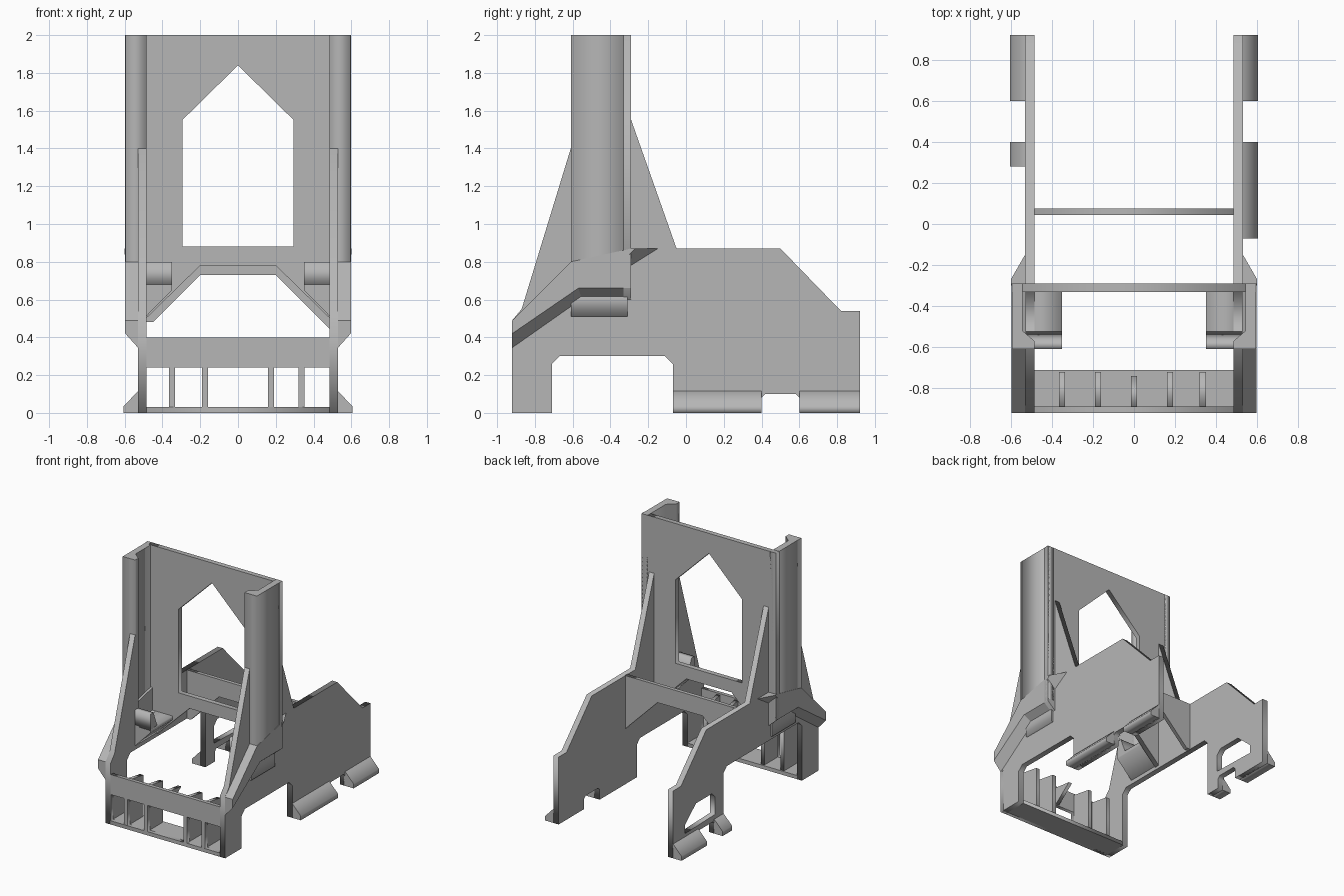
import bpy, bmesh
from mathutils import Matrix

cube = bpy.data.objects.get("Cube")
if cube:
    bpy.data.objects.remove(cube, do_unlink=True)

grey = bpy.data.materials.new("plain grey")
grey.use_nodes = True
COLOUR = (0.47, 0.47, 0.47, 1)
grey.diffuse_color = COLOUR
grey.node_tree.nodes["Principled BSDF"].inputs["Base Color"].default_value = COLOUR

# Columns: local u, v and extrusion direction for each profile plane
PLANES = {
    "x": Matrix(((0, 0, 1), (1, 0, 0), (0, 1, 0))),
    "y": Matrix(((1, 0, 0), (0, 0, -1), (0, 1, 0))),
    "z": Matrix.Identity(3),
}


def add_object(name, bm):
    bmesh.ops.remove_doubles(bm, verts=bm.verts, dist=0.0001)
    bmesh.ops.recalc_face_normals(bm, faces=bm.faces)
    mesh = bpy.data.meshes.new(name)
    bm.to_mesh(mesh)
    bm.free()
    mesh.materials.append(grey)
    obj = bpy.data.objects.new(name, mesh)
    bpy.context.collection.objects.link(obj)
    return obj


def prism(name, axis, lo, hi, *loops):
    """Extrude a profile along an axis; further loops are holes."""
    lo, hi = min(lo, hi), max(lo, hi)
    curve = bpy.data.curves.new(name, "CURVE")
    curve.dimensions = "2D"
    curve.fill_mode = "BOTH"
    curve.extrude = (hi - lo) / 2
    for loop in loops:
        spline = curve.splines.new("POLY")
        spline.points.add(len(loop) - 1)
        for point, (u, v) in zip(spline.points, loop):
            point.co = (u, v, 0, 1)
        spline.use_cyclic_u = True
    helper = bpy.data.objects.new("helper", curve)
    bpy.context.collection.objects.link(helper)
    graph = bpy.context.evaluated_depsgraph_get()
    mesh = bpy.data.meshes.new_from_object(helper.evaluated_get(graph))
    bm = bmesh.new()
    bm.from_mesh(mesh)
    bpy.data.objects.remove(helper, do_unlink=True)
    bpy.data.curves.remove(curve)
    bpy.data.meshes.remove(mesh)
    middle = (lo + hi) / 2
    shift = {"x": (middle, 0, 0), "y": (0, middle, 0), "z": (0, 0, middle)}[axis]
    bm.transform(Matrix.Translation(shift) @ PLANES[axis].to_4x4())
    return add_object(name, bm)


def loft(name, x_in, inner, x_out, outer):
    """Join two side outlines of equal point count."""
    bm = bmesh.new()
    a = [bm.verts.new((x_in, y, z)) for y, z in inner]
    b = [bm.verts.new((x_out, y, z)) for y, z in outer]
    bm.faces.new(a)
    bm.faces.new(b)
    for i in range(len(a)):
        j = (i + 1) % len(a)
        bm.faces.new((a[i], a[j], b[j], b[i]))
    return add_object(name, bm)


def rect(u0, v0, u1, v1):
    return [(u0, v0), (u1, v0), (u1, v1), (u0, v1)]


# Side walls, including the fins that brace the tower
upper = [(0.92, 0), (0.92, 0.54), (0.82, 0.54), (0.5, 0.87), (-0.05, 0.87),
         (-0.29, 1.55), (-0.32, 1.55), (-0.32, 0.68), (-0.58, 0.68),
         (-0.58, 1.4), (-0.61, 1.4), (-0.87, 0.55), (-0.92, 0.49), (-0.92, 0)]
notch = [(0.4, 0), (0.4, 0.08), (0.42, 0.1), (0.58, 0.1), (0.6, 0.08), (0.6, 0)]


def arch(back, top):
    return [(-0.71, 0), (-0.71, top - 0.04), (-0.67, top),
            (back - 0.04, top), (back, top - 0.04), (back, 0)]


wall_window = [(0.77, 0.14), (0.77, 0.21), (0.63, 0.33), (0.43, 0.33),
               (0.39, 0.29), (0.39, 0.15)]
prism("left_wall", "x", 0.485, 0.53, upper + arch(-0.07, 0.3) + notch)
prism("right_wall", "x", -0.53, -0.485, upper + arch(0.28, 0.48) + notch, wall_window)

for side, s, foot_front in (("left", 1, -0.07), ("right", -1, 0.28)):
    # Feet on each side of the notch
    foot = [(s * 0.52, 0), (s * 0.605, 0), (s * 0.605, 0.035), (s * 0.53, 0.115), (s * 0.52, 0.115)]
    prism(side + "_front_foot", "y", foot_front, 0.4, foot)
    prism(side + "_back_foot", "y", 0.6, 0.92, foot)

    # Tower column with a thickened front lip
    column = [(0.595, -0.29), (0.595, -0.61), (0.485, -0.61), (0.485, -0.57),
              (0.543, -0.52), (0.543, -0.29)]
    prism(side + "_column", "z", 0.68, 2, [(s * x, y) for x, y in column])

    # Flared skirt with a chamfered underside
    rim_top = [(-0.29, 0.87), (-0.61, 0.8), (-0.86, 0.55), (-0.92, 0.49)]
    loft(side + "_skirt", s * 0.525, rim_top + [(-0.92, 0.34), (-0.55, 0.6), (-0.29, 0.6)],
         s * 0.597, rim_top + [(-0.92, 0.42), (-0.57, 0.66), (-0.29, 0.66)])
    loft(side + "_skirt_tail", s * 0.525, [(-0.3, 0.77), (-0.14, 0.87), (-0.3, 0.87)],
         s * 0.6, [(-0.3, 0.84), (-0.27, 0.87), (-0.3, 0.87)])

    # Inner shelf, its sloping support and its raised front lip
    shelf = [(0.545, 0.68), (0.35, 0.68), (0.35, 0.65), (0.487, 0.51), (0.545, 0.51)]
    prism(side + "_shelf", "y", -0.61, -0.31, [(s * x, z) for x, z in shelf])
    prism(side + "_shelf_lip", "x", s * 0.35, s * 0.545,
          [(-0.61, 0.67), (-0.52, 0.67), (-0.57, 0.8), (-0.61, 0.8)])

# Tower back panel with its pointed opening
panel = [(-0.597, 2), (0.597, 2), (0.597, 0.66), (0.53, 0.6), (0.487, 0.5),
         (0.2, 0.78), (-0.2, 0.78), (-0.487, 0.5), (-0.53, 0.6), (-0.597, 0.66)]
opening = [(-0.295, 0.88), (0.295, 0.88), (0.295, 1.55), (0, 1.84), (-0.295, 1.55)]
prism("tower_panel", "y", -0.33, -0.29, panel, opening)

# Cross beam between the walls
prism("cross_beam", "y", 0.045, 0.075,
      [(-0.49, 0.87), (0.49, 0.87), (0.49, 0.44), (0.2, 0.73), (-0.2, 0.73),
       (-0.45, 0.48), (-0.49, 0.48)])

# Front grille, floor and ribs
RIBS = (-0.35, -0.175, 0.175, 0.335)
edges = [-0.5] + list(RIBS) + [0.5]
openings = [rect(a + 0.016, 0.03, b - 0.016, 0.24) for a, b in zip(edges, edges[1:])]
prism("front_grille", "y", -0.92, -0.89, rect(-0.53, 0, 0.53, 0.4), *openings)
prism("front_floor", "z", 0, 0.03, rect(-0.49, -0.92, 0.49, -0.71))
for i, x in enumerate(RIBS):
    prism("rib_%d" % (i + 1), "x", x - 0.015, x + 0.015,
          [(-0.9, 0.01), (-0.72, 0.01), (-0.72, 0.36), (-0.9, 0.39)])
prism("centre_rib", "x", -0.015, 0.015, [(-0.9, 0.24), (-0.74, 0.37), (-0.9, 0.39)])
